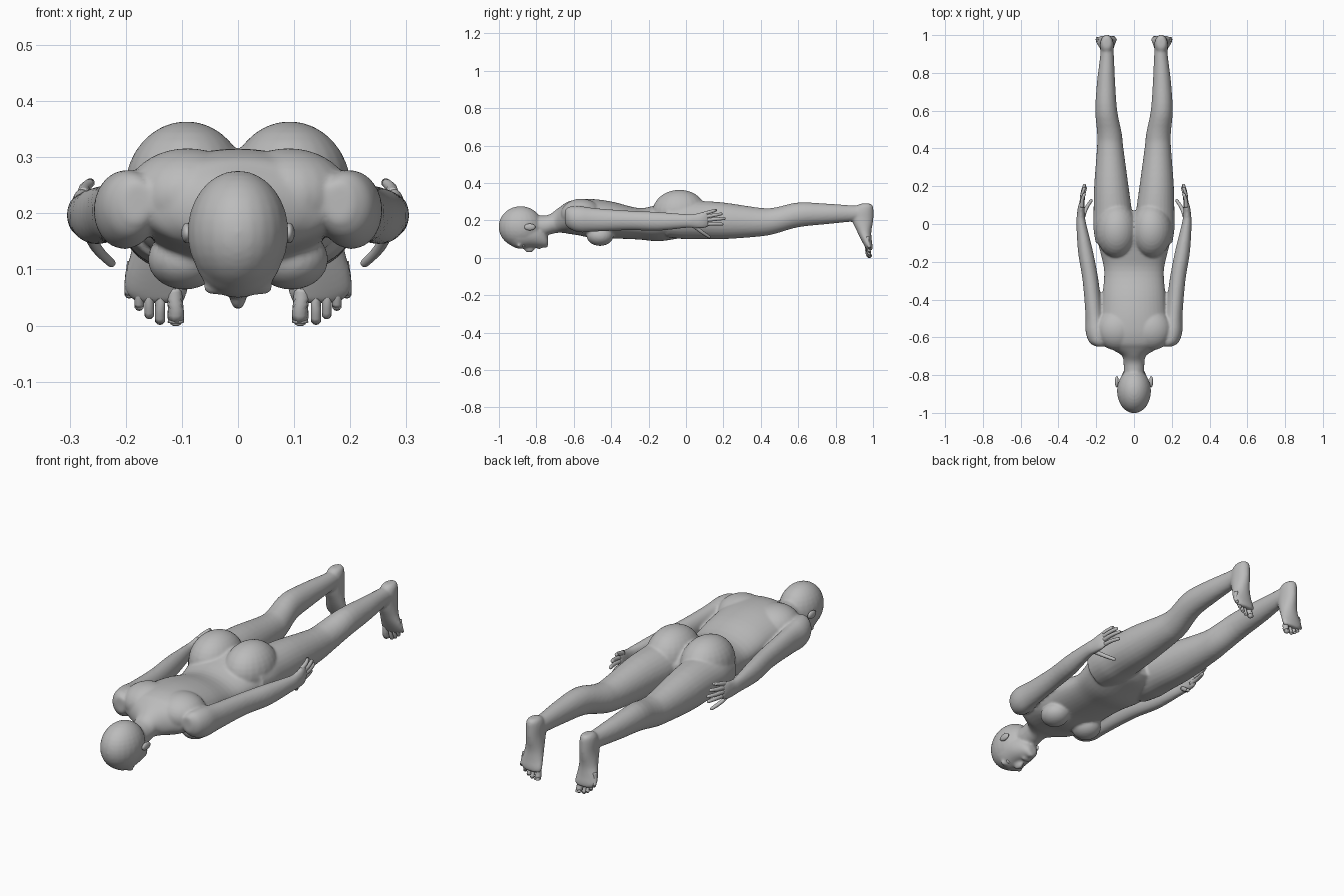
import bpy, bmesh, math
from mathutils import Vector, Matrix

skin = bpy.data.materials.new("plain grey")
skin.diffuse_color = (0.5, 0.5, 0.5, 1)


def spline(rows, steps=4):
    """Smooth (Catmull-Rom) interpolation through rows of numbers."""
    out = []
    for i in range(len(rows) - 1):
        p = [rows[max(0, min(len(rows) - 1, i + k))] for k in (-1, 0, 1, 2)]
        for j in range(steps):
            t = j / steps
            out.append([0.5 * (2 * b + (c - a) * t + (2 * a - 5 * b + 4 * c - d) * t * t
                               + (3 * b - a - 3 * c + d) * t ** 3) for a, b, c, d in zip(*p)])
    return out + [list(rows[-1])]


def skin_rings(bm, rings):
    loops = [[bm.verts.new(p) for p in ring] for ring in rings]
    n = len(loops[0])
    for a, b in zip(loops, loops[1:]):
        for i in range(n):
            bm.faces.new((a[i], a[(i + 1) % n], b[(i + 1) % n], b[i]))
    bm.faces.new(loops[0])
    bm.faces.new(loops[-1][::-1])


def loft(bm, rows, sides=(1,), axis="y", n=28):
    """Rows are (position along axis, centre, centre, radius, radius)."""
    for s in sides:
        rings = []
        for t, c1, c2, r1, r2 in spline(rows):
            ring = []
            for i in range(n):
                a = 2 * math.pi * i / n
                u, v = s * (c1 + r1 * math.cos(a)), c2 + r2 * math.sin(a)
                ring.append((u, t, v) if axis == "y" else (u, v, t))
            rings.append(ring)
        skin_rings(bm, rings)


def ball(bm, centre, radii, sides=(1,)):
    for s in sides:
        m = Matrix.Translation((s * centre[0], centre[1], centre[2])) @ Matrix.Diagonal((*radii, 1))
        bmesh.ops.create_uvsphere(bm, u_segments=24, v_segments=16, radius=1, matrix=m)


def digit(bm, path, r0, r1, n=10):
    """Round-ended tube for fingers and toes."""
    pts = [Vector(p) for p in spline(path, 4)]
    tip = (pts[-1] - pts[-2]).normalized()
    end = pts.pop()
    k = len(pts)
    radii = [r0 + (r1 - r0) * i / k for i in range(k)]
    for j in range(5):
        a = math.radians(j * 20)
        pts.append(end - tip * r1 * (1 - math.sin(a)))
        radii.append(r1 * math.cos(a))
    rings = []
    for i, (p, r) in enumerate(zip(pts, radii)):
        d = pts[min(i + 1, len(pts) - 1)] - pts[max(i - 1, 0)]
        q = d.to_track_quat("Z", "Y")
        rings.append([p + q @ Vector((r * math.cos(2 * math.pi * j / n),
                                      r * math.sin(2 * math.pi * j / n), 0)) for j in range(n)])
    skin_rings(bm, rings)


def finish(bm, name, mirror=False):
    bmesh.ops.recalc_face_normals(bm, faces=bm.faces)
    for f in bm.faces:
        f.smooth = True
    me = bpy.data.meshes.new(name)
    bm.to_mesh(me)
    bm.free()
    me.materials.append(skin)
    ob = bpy.data.objects.new(name, me)
    bpy.context.collection.objects.link(ob)
    if mirror:
        ob.modifiers.new("mirror", "MIRROR")
    return ob


BOTH = (1, -1)
bm = bmesh.new()

# torso and neck
loft(bm, [(-0.85, 0, 0.18, 0.050, 0.050), (-0.77, 0, 0.170, 0.054, 0.056),
          (-0.73, 0, 0.178, 0.056, 0.054), (-0.695, 0, 0.195, 0.066, 0.062),
          (-0.66, 0, 0.208, 0.125, 0.074), (-0.63, 0, 0.215, 0.172, 0.086),
          (-0.57, 0, 0.217, 0.190, 0.097), (-0.48, 0, 0.207, 0.176, 0.106),
          (-0.38, 0, 0.200, 0.167, 0.097), (-0.25, 0, 0.182, 0.158, 0.084),
          (-0.15, 0, 0.187, 0.178, 0.098), (-0.05, 0, 0.208, 0.200, 0.106),
          (0.02, 0, 0.205, 0.180, 0.090), (0.07, 0, 0.19, 0.09, 0.05)], n=40)
ball(bm, (0.09, -0.56, 0.232), (0.11, 0.11, 0.084), BOTH)      # shoulder blades
ball(bm, (0.095, -0.46, 0.118), (0.066, 0.072, 0.054), BOTH)   # breasts
ball(bm, (0.092, -0.035, 0.242), (0.110, 0.145, 0.122), BOTH)  # buttocks

# legs
loft(bm, [(-0.10, 0.108, 0.205, 0.095, 0.095), (-0.02, 0.110, 0.205, 0.105, 0.104),
          (0.06, 0.112, 0.203, 0.102, 0.102), (0.20, 0.120, 0.198, 0.091, 0.098),
          (0.40, 0.126, 0.191, 0.070, 0.076), (0.48, 0.130, 0.200, 0.065, 0.070),
          (0.60, 0.147, 0.230, 0.058, 0.066), (0.75, 0.148, 0.235, 0.048, 0.055),
          (0.88, 0.143, 0.237, 0.037, 0.044), (0.96, 0.143, 0.238, 0.032, 0.040)], BOTH)

# feet, toes pointing down
loft(bm, [(0.290, 0.144, 0.960, 0.018, 0.026), (0.278, 0.144, 0.955, 0.030, 0.044),
          (0.250, 0.144, 0.948, 0.036, 0.054), (0.200, 0.144, 0.945, 0.037, 0.056),
          (0.140, 0.145, 0.953, 0.044, 0.038), (0.095, 0.148, 0.965, 0.053, 0.028),
          (0.060, 0.146, 0.977, 0.056, 0.021), (0.040, 0.138, 0.982, 0.042, 0.014)],
     BOTH, axis="z")

# arms and palms
loft(bm, [(-0.648, 0.180, 0.220, 0.025, 0.035), (-0.625, 0.190, 0.215, 0.047, 0.058),
          (-0.57, 0.200, 0.207, 0.056, 0.070), (-0.48, 0.211, 0.203, 0.046, 0.062),
          (-0.30, 0.230, 0.200, 0.042, 0.052), (-0.15, 0.256, 0.195, 0.040, 0.050),
          (0.00, 0.279, 0.197, 0.026, 0.037), (0.05, 0.281, 0.197, 0.021, 0.039),
          (0.09, 0.279, 0.202, 0.018, 0.044), (0.118, 0.275, 0.205, 0.012, 0.040)], BOTH)

# head: skull, face and jaw
ball(bm, (0, -0.884, 0.166), (0.090, 0.118, 0.110))
loft(bm, [(-0.95, 0, 0.145, 0.060, 0.070), (-0.90, 0, 0.132, 0.078, 0.082),
          (-0.83, 0, 0.127, 0.073, 0.072), (-0.78, 0, 0.115, 0.056, 0.060),
          (-0.75, 0, 0.095, 0.038, 0.038), (-0.737, 0, 0.085, 0.020, 0.020)])
ball(bm, (0, -0.838, 0.053), (0.015, 0.030, 0.025))            # nose
ball(bm, (0, -0.785, 0.060), (0.026, 0.014, 0.014))            # lips
ball(bm, (0, -0.752, 0.068), (0.022, 0.014, 0.016))            # chin
ball(bm, (0.034, -0.892, 0.066), (0.030, 0.012, 0.012), BOTH)  # brows

body = finish(bm, "body")
fuse = body.modifiers.new("fuse", "REMESH")
fuse.mode = "VOXEL"
fuse.voxel_size = 0.0065
fuse.use_smooth_shade = True
soft = body.modifiers.new("soften", "SMOOTH")
soft.factor = 0.5
soft.iterations = 5

# eyes
bm = bmesh.new()
ball(bm, (0.034, -0.868, 0.068), (0.016, 0.009, 0.010))
finish(bm, "eyes", True)

# ears
bm = bmesh.new()
ball(bm, (0.091, -0.835, 0.165), (0.010, 0.030, 0.018))
finish(bm, "ears", True)

# fingers and thumbs
bm = bmesh.new()
for path in ([(0.276, 0.09, 0.234), (0.273, 0.13, 0.246), (0.260, 0.165, 0.257)],
             [(0.278, 0.09, 0.218), (0.275, 0.15, 0.228), (0.262, 0.195, 0.236)],
             [(0.278, 0.09, 0.200), (0.274, 0.16, 0.207), (0.260, 0.212, 0.211)],
             [(0.274, 0.09, 0.180), (0.268, 0.15, 0.182), (0.254, 0.200, 0.180)],
             [(0.272, 0.03, 0.180), (0.252, 0.085, 0.138), (0.222, 0.130, 0.108)]):
    digit(bm, path, 0.0115, 0.0075)
finish(bm, "fingers", True)

# toes
bm = bmesh.new()
for x, z, r in ((0.111, 0.000, 0.0150), (0.139, 0.002, 0.0095), (0.158, 0.012, 0.0090),
                (0.176, 0.027, 0.0088), (0.194, 0.049, 0.0085)):
    digit(bm, [(x * 0.9 + 0.0145, 0.972, z + 0.065), (x, 0.973, z + 0.03), (x, 0.985, z)], r, r * 0.95)
finish(bm, "toes", True)
